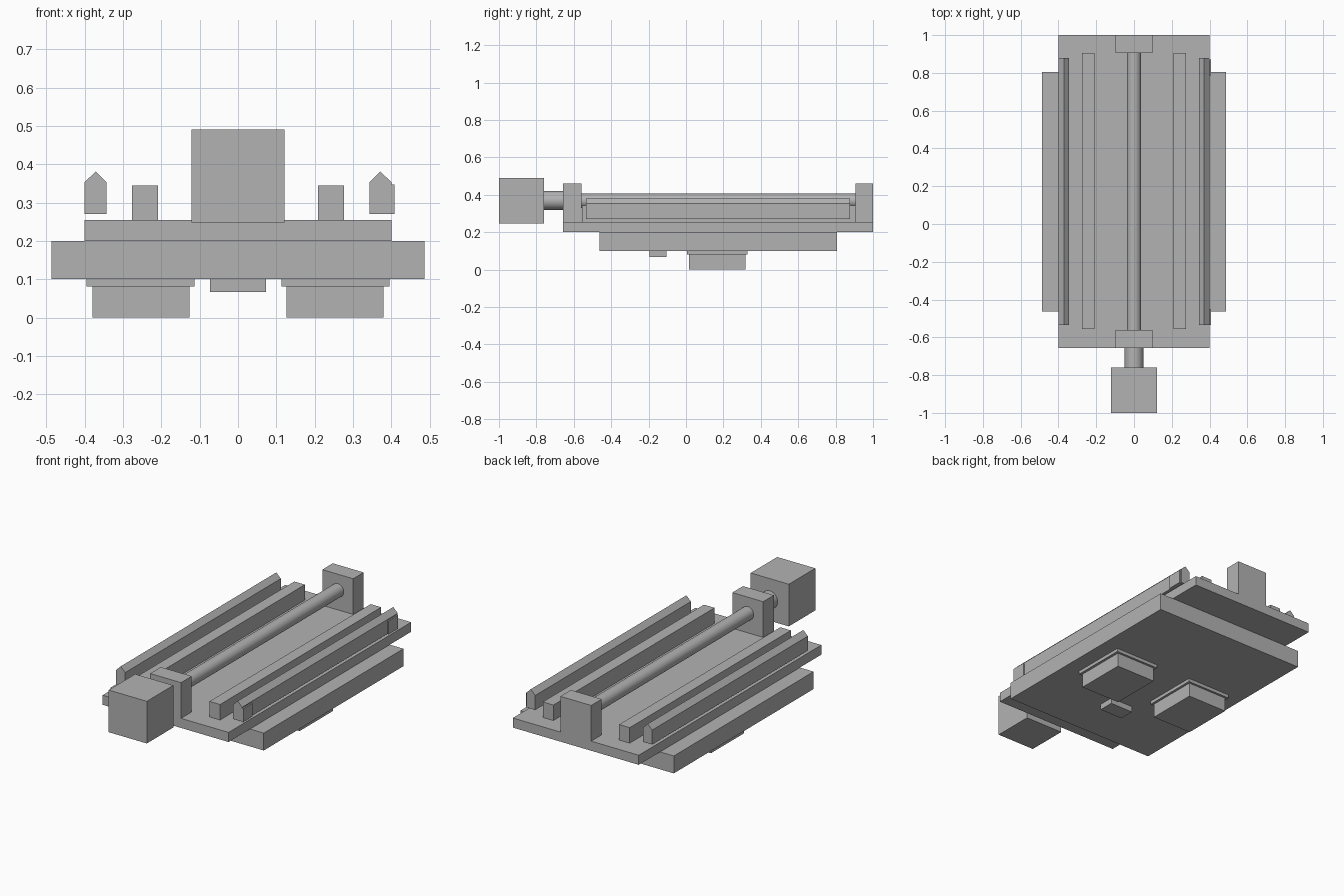
import bpy
import bmesh
import math
from mathutils import Matrix

default = bpy.data.objects.get("Cube")
if default:
    bpy.data.objects.remove(default, do_unlink=True)

# Single plain grey for every part
GREY = (0.45, 0.45, 0.45, 1.0)
grey = bpy.data.materials.new("plain_grey")
grey.use_nodes = True
grey.diffuse_color = GREY
grey.node_tree.nodes["Principled BSDF"].inputs["Base Color"].default_value = GREY


def finish(name, bm):
    bmesh.ops.recalc_face_normals(bm, faces=bm.faces)
    mesh = bpy.data.meshes.new(name)
    bm.to_mesh(mesh)
    bm.free()
    mesh.materials.append(grey)
    obj = bpy.data.objects.new(name, mesh)
    bpy.context.collection.objects.link(obj)
    return obj


def extrude_y(name, profile, y0, y1):
    """Extrude an x-z outline along y."""
    bm = bmesh.new()
    face = bm.faces.new([bm.verts.new((x, y0, z)) for x, z in profile])
    out = bmesh.ops.extrude_face_region(bm, geom=[face])
    moved = [v for v in out["geom"] if isinstance(v, bmesh.types.BMVert)]
    bmesh.ops.translate(bm, verts=moved, vec=(0, y1 - y0, 0))
    return finish(name, bm)


def box(name, x, y, z):
    (x0, x1), (z0, z1) = x, z
    return extrude_y(name, [(x0, z0), (x1, z0), (x1, z1), (x0, z1)], *y)


def rod(name, radius, y, z):
    """Round bar lying along y."""
    bm = bmesh.new()
    place = Matrix.Translation((0, sum(y) / 2, z)) @ Matrix.Rotation(math.pi / 2, 4, "X")
    bmesh.ops.create_cone(bm, cap_ends=True, segments=48, radius1=radius,
                          radius2=radius, depth=y[1] - y[0], matrix=place)
    obj = finish(name, bm)
    bpy.ops.object.select_all(action="DESELECT")
    obj.select_set(True)
    bpy.context.view_layer.objects.active = obj
    bpy.ops.object.shade_smooth_by_angle(angle=math.radians(40))
    return obj


# Stacked plates
box("lower_plate", (-0.487, 0.487), (-0.462, 0.806), (0.10, 0.20))
box("upper_plate", (-0.40, 0.40), (-0.657, 1.0), (0.20, 0.255))

# Lead screw drive
box("front_bearing_block", (-0.098, 0.098), (-0.657, -0.56), (0.255, 0.46))
box("rear_bearing_block", (-0.098, 0.098), (0.905, 1.0), (0.255, 0.46))
rod("lead_screw", 0.038, (-0.56, 0.905), 0.368)
rod("motor_coupling", 0.05, (-0.76, -0.657), 0.37)
box("motor", (-0.121, 0.121), (-1.0, -0.76), (0.248, 0.49))

# Mirrored pairs: guide rails, peaked covers and the pads underneath
for side, s in (("left", 1), ("right", -1)):
    box(side + "_guide_rail", (s * 0.209, s * 0.276), (-0.557, 0.905), (0.255, 0.344))
    cover = [(0.343, 0.27), (0.40, 0.27), (0.40, 0.353), (0.3715, 0.381), (0.343, 0.353)]
    extrude_y(side + "_peaked_cover", [(s * x, z) for x, z in cover], -0.534, 0.878)
    box(side + "_pad_flange", (s * 0.113, s * 0.395), (0.005, 0.33), (0.081, 0.10))
    box(side + "_pad", (s * 0.127, s * 0.38), (0.017, 0.317), (0.0, 0.081))

# Small end stops on the outside of the left cover
for name, y in (("front_end_stop", (-0.534, -0.45)), ("rear_end_stop", (0.785, 0.87))):
    box(name, (0.40, 0.408), y, (0.27, 0.347))

# Small block under the lower plate
box("under_block", (-0.073, 0.073), (-0.195, -0.105), (0.067, 0.10))
